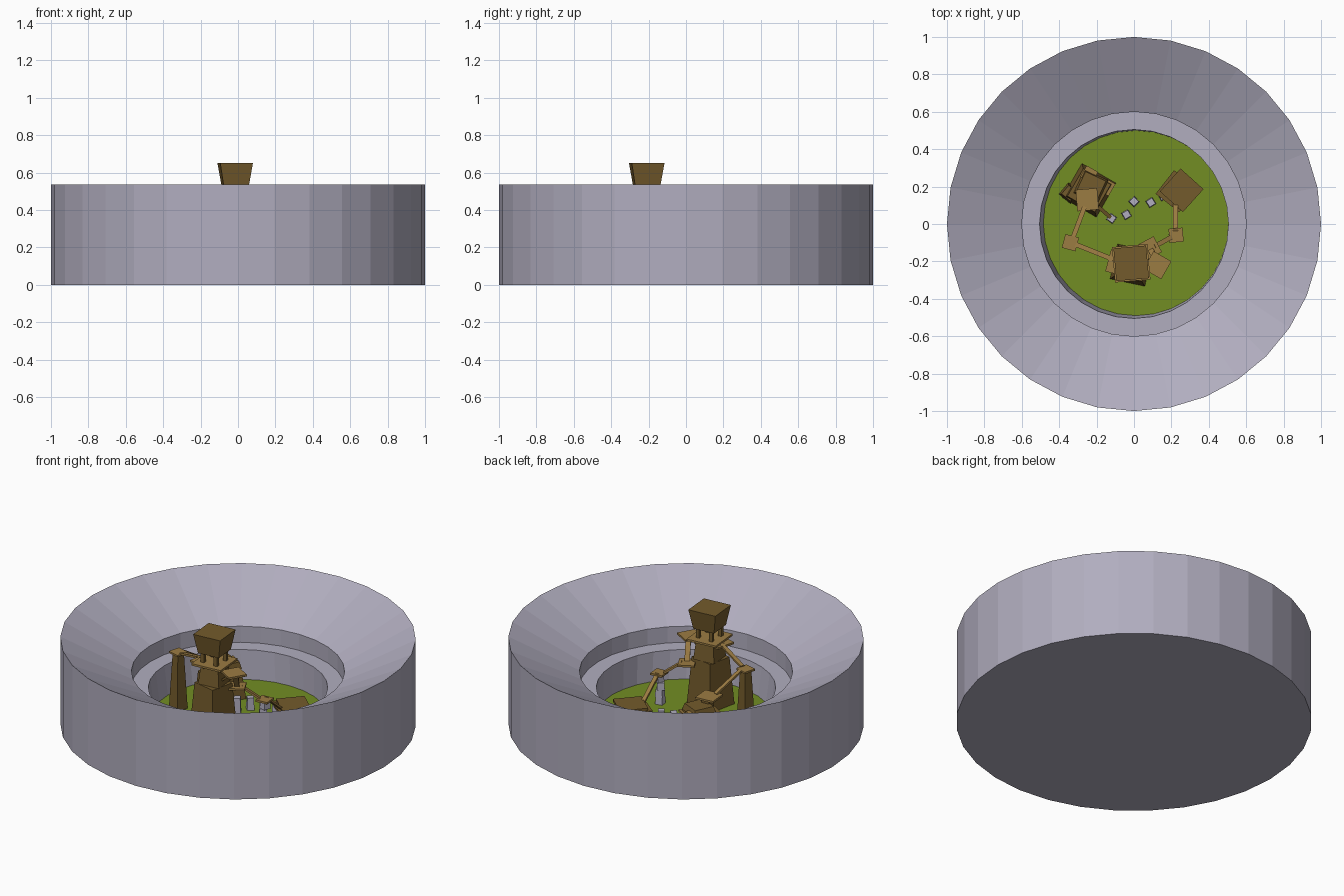
import bpy, bmesh, math, random
from mathutils import Vector, Matrix

random.seed(4)
cube = bpy.data.objects.get("Cube")
if cube:
    bpy.data.objects.remove(cube, do_unlink=True)


def material(name, rgb):
    m = bpy.data.materials.new(name)
    m.use_nodes = True
    m.diffuse_color = (*rgb, 1)
    m.node_tree.nodes["Principled BSDF"].inputs["Base Color"].default_value = (*rgb, 1)
    return m


STONE = material("grey stone", (0.44, 0.42, 0.52))
GRASS = material("grass green", (0.17, 0.27, 0.017))
PLANK = material("light wood", (0.33, 0.20, 0.055))
TIMBER = material("dark wood", (0.175, 0.105, 0.025))
FLOOR = 0.05


def finish(name, bm, *mats):
    bmesh.ops.recalc_face_normals(bm, faces=bm.faces)
    me = bpy.data.meshes.new(name)
    bm.to_mesh(me)
    bm.free()
    for m in mats:
        me.materials.append(m)
    ob = bpy.data.objects.new(name, me)
    bpy.context.collection.objects.link(ob)
    return ob


def block(name, x, y, z0, z1, side0, side1, turn, mat):
    """Square tapered block from z0 to z1."""
    bm = bmesh.new()
    bmesh.ops.create_cone(bm, cap_ends=True, segments=4, radius1=side0 / math.sqrt(2),
                          radius2=side1 / math.sqrt(2), depth=z1 - z0)
    spin = Matrix.Rotation(math.radians(turn + 45), 4, 'Z')
    bm.transform(Matrix.Translation((x, y, (z0 + z1) / 2)) @ spin)
    return finish(name, bm, mat)


def platform(name, x, y, z, side, turn, mat=PLANK):
    return block(name, x, y, z - 0.012, z, side, side, turn, mat)


def bridge(name, a, b, width=0.025, mat=PLANK):
    """Flat walkway between two points."""
    a, b = Vector(a), Vector(b)
    d = b - a
    side = d.cross(Vector((0, 0, 1))).normalized()
    up = side.cross(d).normalized()
    frame = Matrix((d.normalized(), side, up)).transposed().to_4x4()
    bm = bmesh.new()
    bmesh.ops.create_cube(bm, size=1)
    bm.transform(Matrix.Translation((a + b) / 2) @ frame
                 @ Matrix.Diagonal((d.length, width, 0.012, 1)))
    return finish(name, bm, mat)


# Stone basin: lathe of 32 sides with sloped rim, ledge, pit and grass floor
SIDES = 32
profile = [(1, 0), (1, 0.535), (0.6, 0.33), (0.6, 0.23), (0.505, 0.23), (0.495, FLOOR)]
bm = bmesh.new()
rings = []
for i, (r, z) in enumerate(profile):
    shift = 0.01 if i == len(profile) - 1 else 0
    rings.append([bm.verts.new((r * math.cos(t) + shift, r * math.sin(t) + shift / 2, z))
                  for t in (math.tau * k / SIDES for k in range(SIDES))])
for low, high in zip(rings, rings[1:]):
    for k in range(SIDES):
        n = (k + 1) % SIDES
        bm.faces.new((low[k], low[n], high[n], high[k]))
bm.faces.new(rings[0])
bm.faces.new(rings[-1]).material_index = 1
finish("stone_basin", bm, STONE, GRASS)

# Main tower: two tapered storeys, lookout posts and flared cabin
TX, TY = -0.015, -0.21
block("tower_lower", TX, TY - 0.01, FLOOR, 0.34, 0.19, 0.15, -12, TIMBER)
block("tower_upper", TX, TY, 0.34, 0.46, 0.135, 0.11, 5, TIMBER)
platform("lookout_deck", TX, TY, 0.47, 0.19, 5)
for sx in (-1, 1):
    for sy in (-1, 1):
        block("lookout_post", TX + sx * 0.045, TY + sy * 0.045, 0.47, 0.53, 0.022, 0.022, 5, TIMBER)
block("lookout_cabin", TX, TY, 0.53, 0.65, 0.135, 0.175, 5, TIMBER)

# Side decks of the main tower
platform("left_deck", -0.08, -0.21, 0.455, 0.12, -15)
platform("right_deck", 0.125, -0.22, 0.44, 0.11, -30)
platform("back_deck", 0.085, -0.13, 0.315, 0.095, 28)
bridge("deck_brace", (0.03, -0.22, 0.36), (0.12, -0.22, 0.43), 0.02, TIMBER)
bridge("deck_ladder", (0.13, -0.21, 0.43), (0.09, -0.14, 0.315), 0.03)

# Wooden post with a deck, west of the tower
block("west_post", -0.34, -0.10, FLOOR, 0.39, 0.075, 0.045, -15, TIMBER)
platform("west_post_deck", -0.34, -0.10, 0.40, 0.075, -15)
bridge("west_bridge", (-0.31, -0.11, 0.40), (-0.11, -0.19, 0.455))

# Stacked stone post with a deck, east of the tower
for k in range(4):
    z = FLOOR + 0.045 * k
    block("east_stone", 0.222 + random.uniform(-0.008, 0.008), -0.06, z, z + 0.045,
          0.045, 0.04, random.uniform(0, 90), STONE)
platform("east_post_deck", 0.225, -0.06, 0.242, 0.075, 5)
bridge("east_bridge", (0.11, -0.12, 0.312), (0.20, -0.07, 0.242))
bridge("east_ramp", (0.222, -0.04, 0.24), (0.222, 0.11, 0.115))

# Low hut at the back right of the pit
block("low_hut_walls", 0.245, 0.175, FLOOR, 0.11, 0.13, 0.15, 45, TIMBER)
block("low_hut_lower_roof", 0.228, 0.175, 0.10, 0.115, 0.16, 0.16, 52, TIMBER)
block("low_hut_roof", 0.255, 0.18, 0.115, 0.13, 0.165, 0.165, 48, TIMBER)

# Medium hut at the back left of the pit
block("medium_hut_walls", -0.24, 0.18, FLOOR, 0.22, 0.21, 0.17, -30, TIMBER)
block("medium_hut_top", -0.23, 0.20, 0.22, 0.26, 0.14, 0.12, -25, TIMBER)
block("medium_hut_annex", -0.345, 0.165, FLOOR, 0.17, 0.08, 0.06, -40, TIMBER)
platform("medium_hut_deck", -0.25, 0.13, 0.295, 0.115, 5)
block("medium_hut_deck_post", -0.245, 0.14, 0.22, 0.284, 0.05, 0.05, 5, TIMBER)
platform("medium_hut_back_deck", -0.24, 0.265, 0.24, 0.07, -30)
platform("medium_hut_side_deck", -0.15, 0.20, 0.20, 0.075, -30)
bridge("hut_bridge", (-0.325, -0.07, 0.395), (-0.265, 0.09, 0.295))
bridge("hut_plank", (-0.20, 0.10, 0.19), (-0.125, 0.035, 0.16), 0.02, TIMBER)

# Stepping stone pillars between the huts
stones = [(-0.12, 0.03, 0.16), (-0.04, 0.05, 0.14), (0, 0.12, 0.125),
          (0.09, 0.115, 0.11), (0.155, 0.15, 0.105)]
for x, y, top in stones:
    block("stepping_pillar", x, y, FLOOR, top, 0.042, 0.036, random.uniform(20, 65), STONE)
